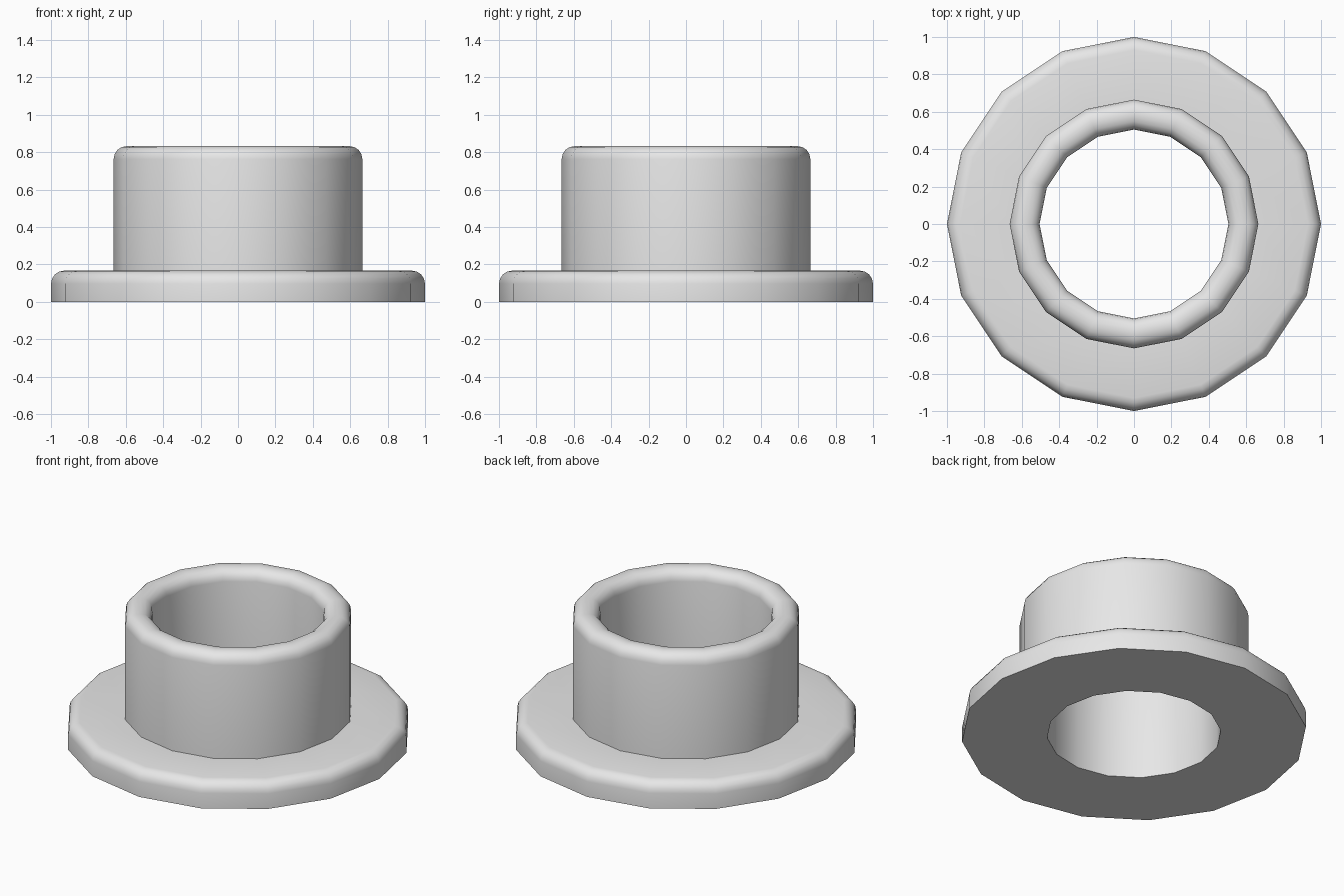
import bpy
import bmesh
from math import radians, sin, cos, pi
from mathutils import Vector

SIDES = 16
BORE, BARREL, FLANGE = 0.505, 0.665, 1.0
FLANGE_TOP, TOP, ROUND = 0.167, 0.833, 0.07

cube = bpy.data.objects.get("Cube")
if cube:
    bpy.data.objects.remove(cube, do_unlink=True)


def rounded_corner(x, z, start, end, steps=4):
    """Quarter-circle points (radius, height) about a centre, angles in degrees."""
    return [(x + ROUND * cos(a), z + ROUND * sin(a))
            for a in (radians(start + (end - start) * i / steps)
                      for i in range(steps + 1))]


# Cross-section: flange, shoulder, barrel, rounded rim, bore
profile = [(BORE, 0), (FLANGE, 0)]
profile += rounded_corner(FLANGE - ROUND, FLANGE_TOP - ROUND, 0, 90)
profile += [(BARREL, FLANGE_TOP)]
profile += rounded_corner(BARREL - ROUND, TOP - ROUND, 0, 90)
profile += rounded_corner(BORE + ROUND, TOP - ROUND, 90, 180)

# Revolve the closed section around the vertical axis
bm = bmesh.new()
verts = [bm.verts.new((r, 0, z)) for r, z in profile]
edges = [bm.edges.new((v, verts[(i + 1) % len(verts)])) for i, v in enumerate(verts)]
bmesh.ops.spin(bm, geom=verts + edges, cent=Vector(), axis=Vector((0, 0, 1)),
               angle=2 * pi, steps=SIDES, use_merge=False)
bmesh.ops.remove_doubles(bm, verts=bm.verts, dist=0.0001)
bmesh.ops.recalc_face_normals(bm, faces=bm.faces)
mesh = bpy.data.meshes.new("flanged_bushing")
bm.to_mesh(mesh)
bm.free()

bushing = bpy.data.objects.new("flanged_bushing", mesh)
bpy.context.collection.objects.link(bushing)

# Plain grey finish
grey = bpy.data.materials.new("light_grey")
grey.use_nodes = True
grey.diffuse_color = (0.8, 0.8, 0.8, 1)
grey.node_tree.nodes["Principled BSDF"].inputs["Base Color"].default_value = (0.8, 0.8, 0.8, 1)
mesh.materials.append(grey)

# Smooth walls and rounds, crisp edges elsewhere
bpy.ops.object.select_all(action="DESELECT")
bushing.select_set(True)
bpy.context.view_layer.objects.active = bushing
bpy.ops.object.shade_smooth_by_angle(angle=radians(30))
